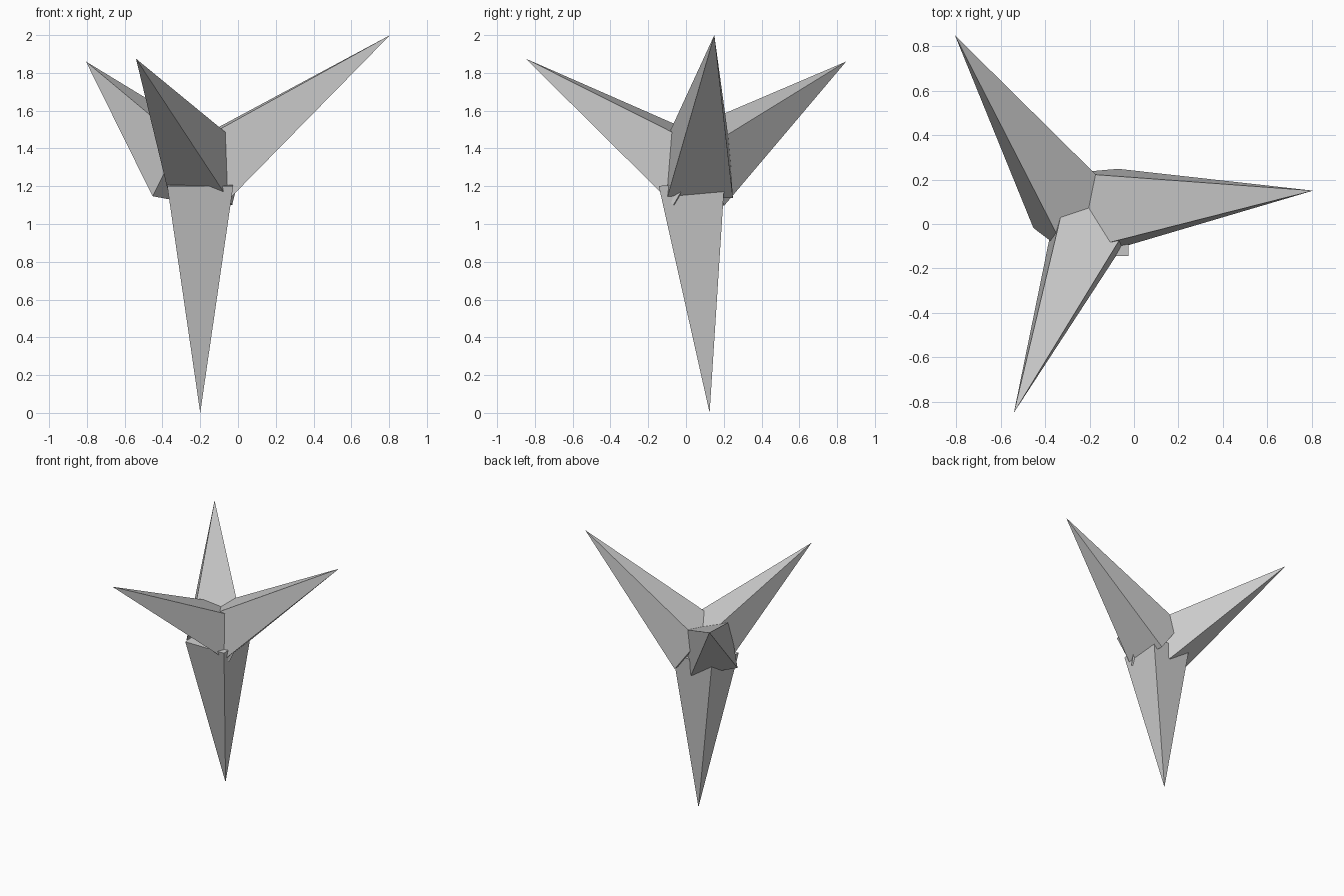
import bpy
import bmesh
from math import radians
from mathutils import Matrix, Vector

if "Cube" in bpy.data.objects:
    bpy.data.objects.remove(bpy.data.objects["Cube"])

BASE_RADIUS = 0.247  # centre to corner of each square base


def spike(name, tip, base, side):
    """Square pyramid from base centre to tip; 'side' is the direction of a base edge."""
    tip, base = Vector(tip), Vector(base)
    axis = tip - base
    z = axis.normalized()
    x = Vector(side)
    x = (x - z * x.dot(z)).normalized()
    y = z.cross(x)
    frame = Matrix((x, y, z)).transposed().to_4x4()

    bm = bmesh.new()
    bmesh.ops.create_cone(bm, cap_ends=True, segments=4, radius1=BASE_RADIUS,
                          radius2=0, depth=axis.length)
    # Square the base with its edges along the frame axes, then aim it
    bm.transform(Matrix.Rotation(radians(45), 4, 'Z'))
    bm.transform(Matrix.Translation((tip + base) / 2) @ frame)
    bmesh.ops.remove_doubles(bm, verts=bm.verts, dist=0.0001)
    bmesh.ops.recalc_face_normals(bm, faces=bm.faces)

    mesh = bpy.data.meshes.new(name)
    bm.to_mesh(mesh)
    bm.free()
    obj = bpy.data.objects.new(name, mesh)
    bpy.context.collection.objects.link(obj)
    return obj


# Downward spike the model stands on
spike("lower_spike", (-0.20, 0.125, 0.0), (-0.20, 0.03, 1.215), (1, 0, 0))

# Three spikes fanning up and outward
spike("right_spike", (0.805, 0.15, 2.0), (-0.16, 0.065, 1.278), (-0.085, 0.965, 0))
spike("front_spike", (-0.54, -0.848, 1.875), (-0.156, 0.085, 1.25), (0.344, -0.12, -0.015))
spike("back_left_spike", (-0.805, 0.848, 1.86), (-0.245, 0.036, 1.27), (0.285, 0.205, -0.065))
